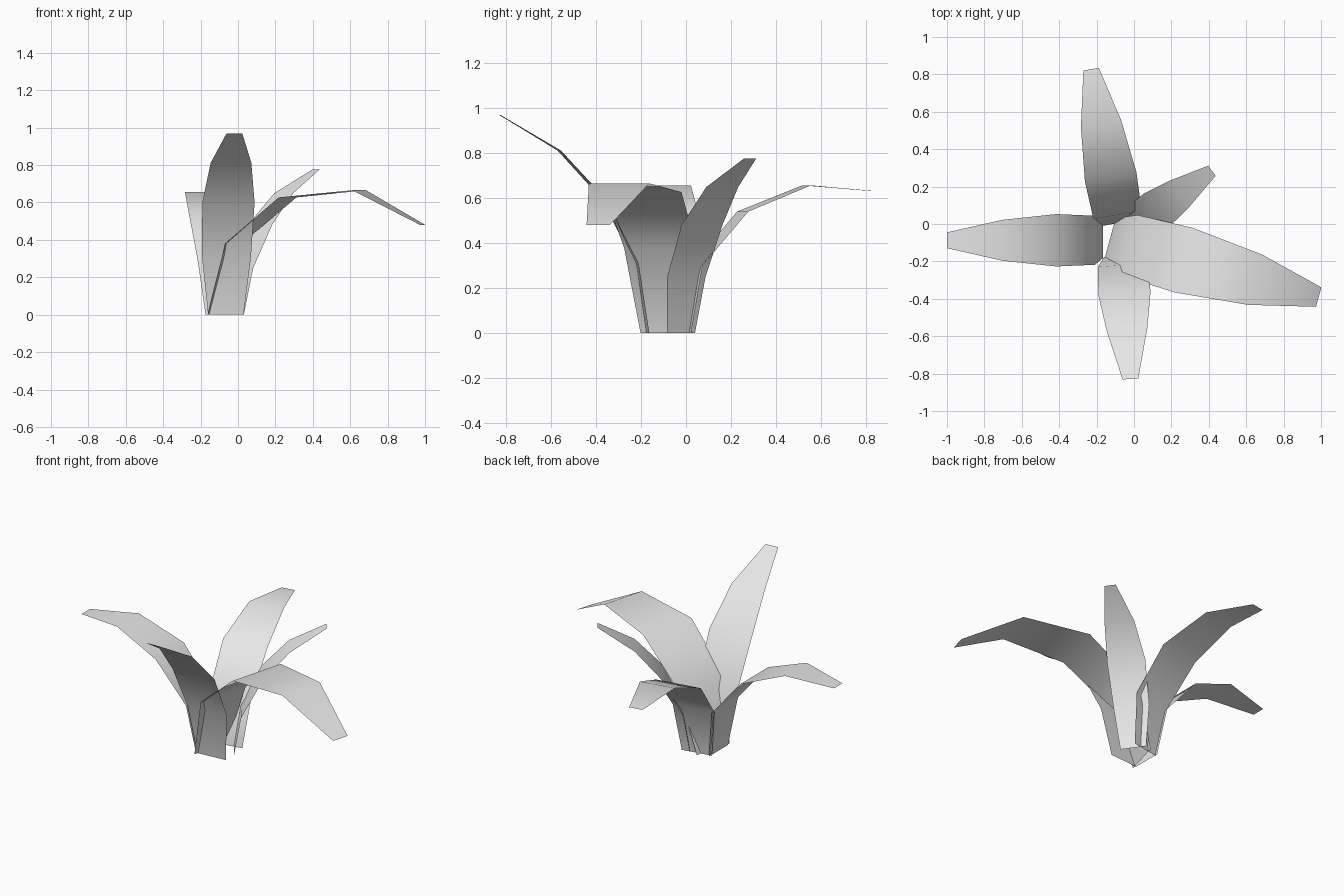
import bpy
import bmesh
import math
from mathutils import Vector

cube = bpy.data.objects.get("Cube")
if cube:
    bpy.data.objects.remove(cube, do_unlink=True)

# Single pale grey for the whole plant
grey = bpy.data.materials.new("pale_grey")
grey.use_nodes = True
grey.diffuse_color = (0.8, 0.8, 0.8, 1)
grey.node_tree.nodes["Principled BSDF"].inputs["Base Color"].default_value = (0.8, 0.8, 0.8, 1)

# Blade widths from base to tip, shared by all leaves
WIDTHS = (0.19, 0.262, 0.28, 0.218, 0.084)

# Side profiles: (distance outward, height) for each cross-section
UPRIGHT = ((0, 0), (0.05, 0.31), (0.2, 0.6), (0.395, 0.812), (0.66, 0.97))
ARCHED = ((0, 0), (0.045, 0.3), (0.25, 0.54), (0.54, 0.657), (0.835, 0.632))
DROOPING = ((0, 0), (0.086, 0.297), (0.32, 0.49), (0.63, 0.52), (0.905, 0.375))


def leaf(name, base, angle, scale, profile):
    """Flat bent blade growing from base along a compass angle in degrees."""
    a = math.radians(angle)
    out = Vector((math.cos(a), math.sin(a), 0))
    side = Vector((out.y, -out.x, 0))
    origin = Vector((*base, 0))
    bm = bmesh.new()
    rows = []
    for (dist, height), width in zip(profile, WIDTHS):
        centre = origin + scale * (out * dist + Vector((0, 0, height)))
        half = side * (width * scale / 2)
        rows.append((bm.verts.new(centre - half), bm.verts.new(centre + half)))
    for (l0, r0), (l1, r1) in zip(rows, rows[1:]):
        bm.faces.new((l0, r0, r1, l1)).smooth = True
    mesh = bpy.data.meshes.new(name)
    bm.to_mesh(mesh)
    bm.free()
    mesh.materials.append(grey)
    obj = bpy.data.objects.new(name, mesh)
    bpy.context.collection.objects.link(obj)
    return obj


# Five leaves fanning out from the centre
leaf("front_leaf", (-0.065, -0.17), -86, 1.0, UPRIGHT)
leaf("small_back_left_leaf", (-0.013, -0.022), 35.5, 0.8, UPRIGHT)
leaf("right_leaf", (-0.165, -0.087), 180, 1.0, ARCHED)
leaf("back_leaf", (-0.08, 0.006), 100.3, 1.0, ARCHED)
leaf("large_left_leaf", (-0.13, -0.085), -15.3, 1.28, DROOPING)
